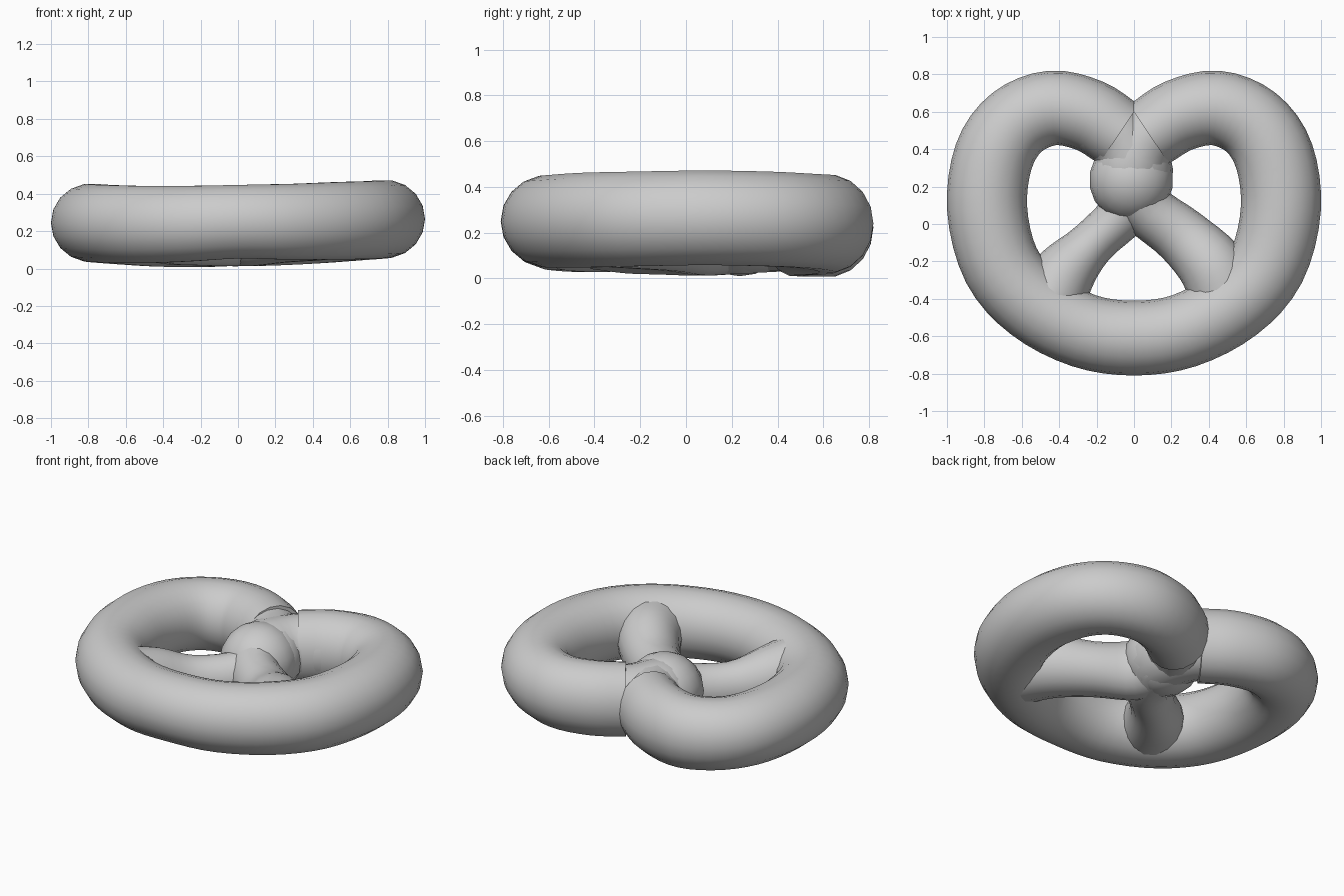
import bpy, bmesh, math
from mathutils import Vector

if "Cube" in bpy.data.objects:
    bpy.data.objects.remove(bpy.data.objects["Cube"])

SIDES = 18


def spline(points, steps):
    """Catmull-Rom interpolation of (x, y, z, half width, half height) rows."""
    rows = [Vector(p) for p in points]
    rows = [rows[0] * 2 - rows[1]] + rows + [rows[-1] * 2 - rows[-2]]
    out = []
    for i in range(1, len(rows) - 2):
        a, b, c, d = rows[i - 1:i + 3]
        for s in range(steps):
            t = s / steps
            out.append(0.5 * (2 * b + (c - a) * t + (2 * a - 5 * b + 4 * c - d) * t * t
                              + (3 * b - a - 3 * c + d) * t ** 3))
    return out + [rows[-2]]


def rope(name, points, steps=4):
    """Sweep an oval section along a nearly level path."""
    path = spline(points, steps)
    bm = bmesh.new()
    rings = []
    for i, p in enumerate(path):
        q, r = path[max(i - 1, 0)], path[min(i + 1, len(path) - 1)]
        side = Vector((q[1] - r[1], r[0] - q[0], 0)).normalized()
        ring = []
        for k in range(SIDES):
            a = math.tau * k / SIDES
            co = Vector(p[:3]) + side * (p[3] * math.cos(a))
            co.z += p[4] * math.sin(a)
            ring.append(bm.verts.new(co))
        rings.append(ring)
    for a, b in zip(rings, rings[1:]):
        for k in range(SIDES):
            n = (k + 1) % SIDES
            bm.faces.new((a[k], a[n], b[n], b[k]))
    bm.faces.new(rings[0])
    bm.faces.new(rings[-1])
    bmesh.ops.recalc_face_normals(bm, faces=bm.faces)
    mesh = bpy.data.meshes.new(name)
    bm.to_mesh(mesh)
    bm.free()
    obj = bpy.data.objects.new(name, mesh)
    bpy.context.collection.objects.link(obj)
    return obj


# Half of the heart-shaped outer loop, from the bottom up over one lobe
half_loop = [
    (0.00, -0.61, 0.25, 0.20, 0.20),
    (0.27, -0.57, 0.25, 0.20, 0.205),
    (0.53, -0.43, 0.255, 0.205, 0.21),
    (0.71, -0.22, 0.26, 0.21, 0.21),
    (0.785, 0.08, 0.265, 0.214, 0.21),
    (0.75, 0.36, 0.26, 0.213, 0.21),
    (0.63, 0.54, 0.25, 0.205, 0.21),
    (0.44, 0.62, 0.24, 0.20, 0.215),
    (0.24, 0.58, 0.235, 0.195, 0.22),
    (0.08, 0.48, 0.23, 0.19, 0.22),
]
# The left half lies a little lower
left_half = [(-x, y, z - 0.02 * min(1, x * 2), w, h) for x, y, z, w, h in reversed(half_loop)]
rope("outer_loop", left_half + half_loop[1:])

# Twisted strands: from each lobe, through the knot, down to the loop
rope("right_strand", [
    (0.24, 0.58, 0.235, 0.19, 0.20),
    (0.06, 0.45, 0.23, 0.185, 0.20),
    (-0.02, 0.27, 0.23, 0.20, 0.20),
    (0.06, 0.09, 0.19, 0.15, 0.18),
    (0.25, -0.06, 0.19, 0.155, 0.16),
    (0.41, -0.22, 0.23, 0.18, 0.19),
    (0.50, -0.39, 0.24, 0.20, 0.19),
])
rope("left_strand", [
    (-0.24, 0.58, 0.235, 0.19, 0.20),
    (-0.07, 0.45, 0.23, 0.18, 0.20),
    (0.01, 0.27, 0.22, 0.20, 0.20),
    (-0.04, 0.08, 0.17, 0.14, 0.16),
    (-0.22, -0.10, 0.165, 0.125, 0.15),
    (-0.36, -0.25, 0.20, 0.165, 0.18),
    (-0.46, -0.41, 0.23, 0.20, 0.19),
])

# Rounded knot where the strands cross
bpy.ops.mesh.primitive_uv_sphere_add(segments=18, ring_count=10, location=(-0.015, 0.235, 0.225))
knot = bpy.context.object
knot.name = "knot"
knot.scale = (0.225, 0.225, 0.215)

# Soft shading on every part
bpy.ops.object.select_all(action='SELECT')
bpy.ops.object.shade_smooth_by_angle(angle=math.radians(35))
